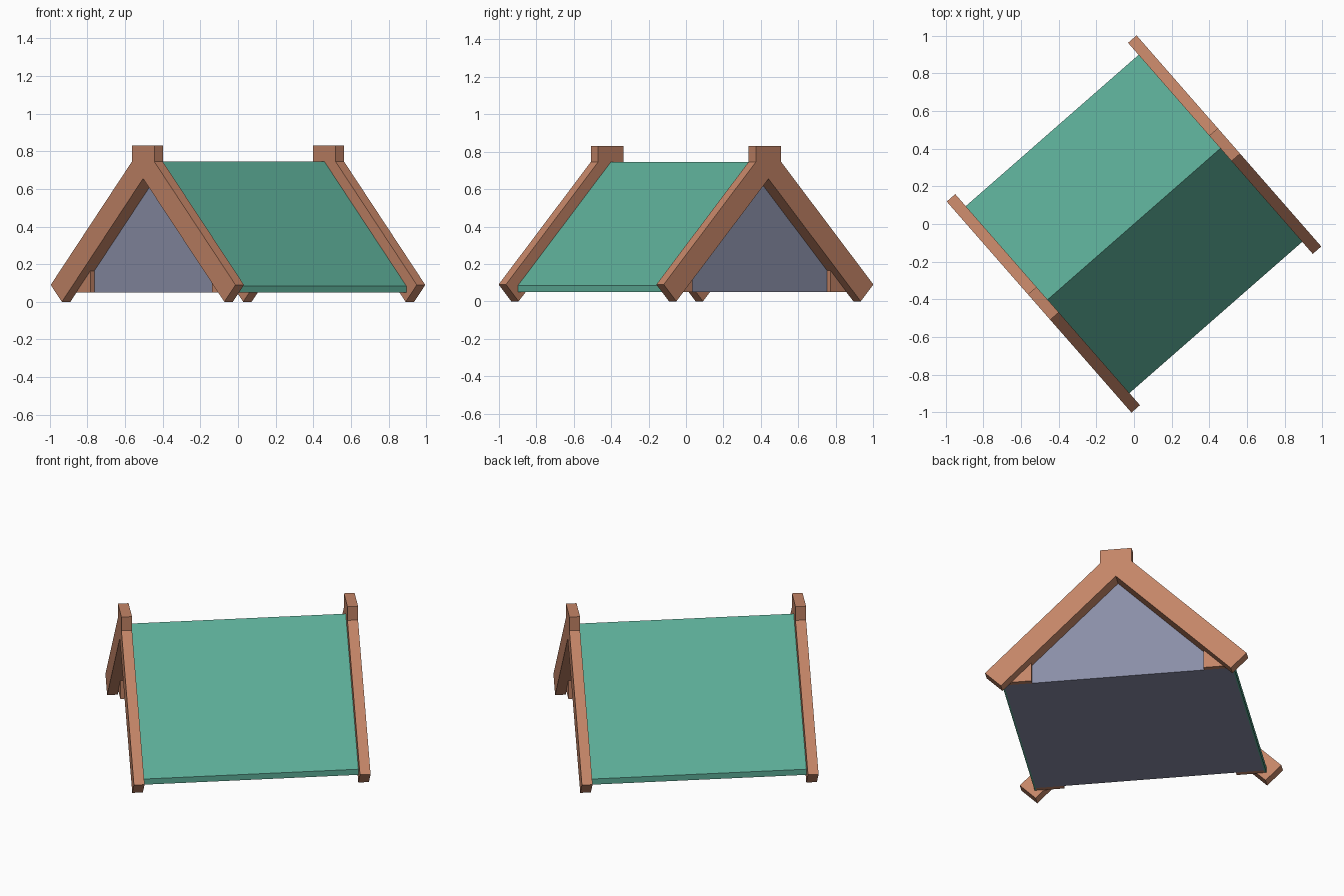
import bpy, bmesh, math
from mathutils import Matrix

if "Cube" in bpy.data.objects:
    bpy.data.objects.remove(bpy.data.objects["Cube"])

TURN = Matrix.Rotation(math.radians(-48.8), 4, 'Z')  # hut sits diagonally


def material(name, rgb):
    lin = [((c / 255 + 0.055) / 1.055) ** 2.4 for c in rgb]
    m = bpy.data.materials.new(name)
    m.diffuse_color = (*lin, 1)
    m.use_nodes = True
    m.node_tree.nodes["Principled BSDF"].inputs["Base Color"].default_value = m.diffuse_color
    return m


WOOD = material("brown wood", (196, 133, 103))
GREEN = material("green roof", (93, 174, 152))
WALL = material("blue grey wall", (138, 142, 167))


def prism(name, half, y0, y1, mat):
    """Extrude a left/right symmetric profile along the ridge direction.
    half lists (x, z) points of the right side, in order; x = 0 points are not doubled."""
    profile = half + [(-x, z) for x, z in reversed(half) if x > 0]
    bm = bmesh.new()
    face = bm.faces.new([bm.verts.new((x, y0, z)) for x, z in profile])
    new = bmesh.ops.extrude_face_region(bm, geom=[face])["geom"]
    verts = [g for g in new if isinstance(g, bmesh.types.BMVert)]
    bmesh.ops.translate(bm, verts=verts, vec=(0, y1 - y0, 0))
    bmesh.ops.recalc_face_normals(bm, faces=bm.faces[:])
    bm.transform(TURN)
    me = bpy.data.meshes.new(name)
    bm.to_mesh(me)
    bm.free()
    me.materials.append(mat)
    ob = bpy.data.objects.new(name, me)
    bpy.context.collection.objects.link(ob)
    return ob


def arch(inner, outer):
    """Closed symmetric band: inner right side from apex down, outer back up, mirrored."""
    right = inner + outer
    left_outer = [(-x, z) for x, z in reversed(outer) if x > 0]
    left_inner = [(-x, z) for x, z in reversed(inner) if x > 0]
    return right + left_outer + left_inner


def band(name, inner, outer, y0, y1, mat):
    # the mirrored list is complete already, prism adds the left half
    assert len(arch(inner, outer)) > 4
    return prism(name, inner + outer, y0, y1, mat)


# Body with floor and recessed gable walls
prism("house_body", [(0, 0.735), (0.65, 0.085), (0.65, 0.05)], -0.585, 0.585, WALL)

# Thin roof shell with vertical eaves
band("roof", [(0, 0.735), (0.65, 0.085), (0.65, 0.05)],
     [(0.66, 0.05), (0.66, 0.085), (0, 0.745)], -0.614, 0.614, GREEN)

for side, end in ((-1, "front"), (1, "back")):
    # Crossed gable beams with a square peak block
    band(end + "_gable_frame", [(0, 0.655), (0.655, 0.0)],
         [(0.745, 0.09), (0.09, 0.745), (0.09, 0.83)],
         side * 0.67, side * 0.61, WOOD)
    # Inner trim with corner posts around the recessed wall
    band(end + "_gable_trim", [(0, 0.655), (0.49, 0.165), (0.49, 0.05)],
         [(0.65, 0.05), (0.65, 0.085), (0, 0.735)],
         side * 0.613, side * 0.585, WOOD)
